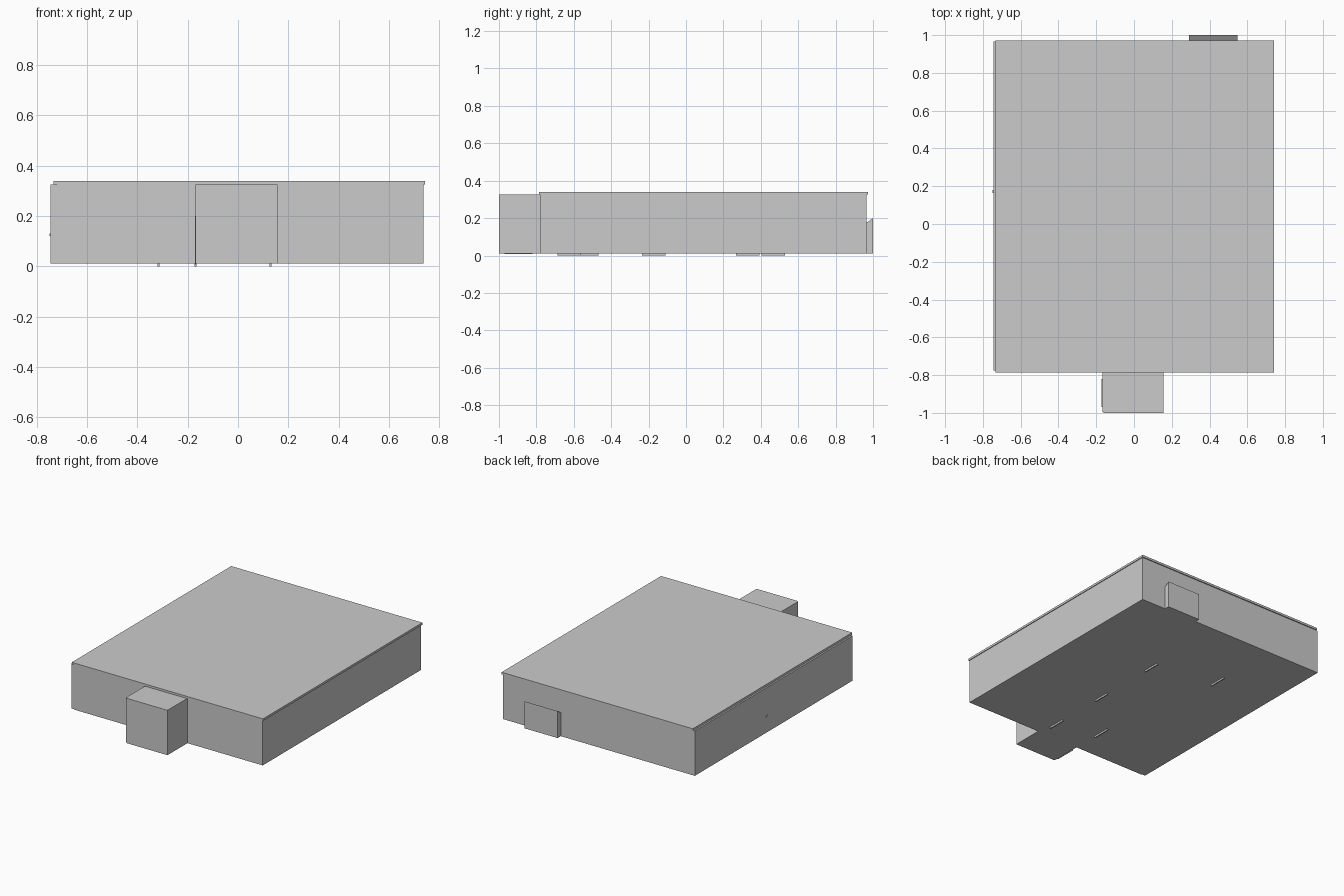
import bpy, bmesh

if "Cube" in bpy.data.objects:
    bpy.data.objects.remove(bpy.data.objects["Cube"])


def box(name, x, y, z):
    """Axis-aligned box from (min, max) ranges."""
    bm = bmesh.new()
    bmesh.ops.create_cube(bm, size=1)
    for v in bm.verts:
        v.co = [r[0] if c < 0 else r[1] for c, r in zip(v.co, (x, y, z))]
    me = bpy.data.meshes.new(name)
    bm.to_mesh(me)
    bm.free()
    ob = bpy.data.objects.new(name, me)
    bpy.context.collection.objects.link(ob)
    return ob


FLOOR, EAVES, TOP = 0.012, 0.325, 0.34

# Main hall, separate left wall and overhanging roof slab
box("main_hall", (-0.72, 0.737), (-0.78, 0.965), (FLOOR, EAVES))
box("left_wall", (-0.744, -0.72), (-0.775, 0.965), (FLOOR, EAVES))
box("roof_slab", (-0.733, 0.742), (-0.785, 0.972), (EAVES, TOP))

# Entrance block at the front, with its side door
box("entrance_block", (-0.162, 0.156), (-1.0, -0.775), (FLOOR, EAVES))
box("entrance_side_wall", (-0.168, -0.162), (-0.995, -0.775), (FLOOR, EAVES))
box("entrance_door", (-0.171, -0.166), (-0.97, -0.82), (0.008, 0.2))

# Rear doorway box, its top sloping down towards the wall
rear = box("rear_doorway", (0.29, 0.547), (0.96, 1.0), (FLOOR, 0.2))
for v in rear.data.vertices:
    if v.co.z > 0.1 and v.co.y < 0.98:
        v.co.z = 0.172

# Small handle on the left wall
box("wall_handle", (-0.748, -0.74), (0.165, 0.18), (0.12, 0.13))

# Interior door leaves whose lower edges poke through the floor
for i, (x, y) in enumerate([(0.13, 0.33), (-0.316, 0.467), (0.13, -0.172),
                            (0.13, -0.625), (-0.168, -0.53)]):
    box(f"door_leaf_{i + 1}", (x - 0.004, x + 0.004), (y - 0.062, y + 0.062), (0.0, 0.2))
